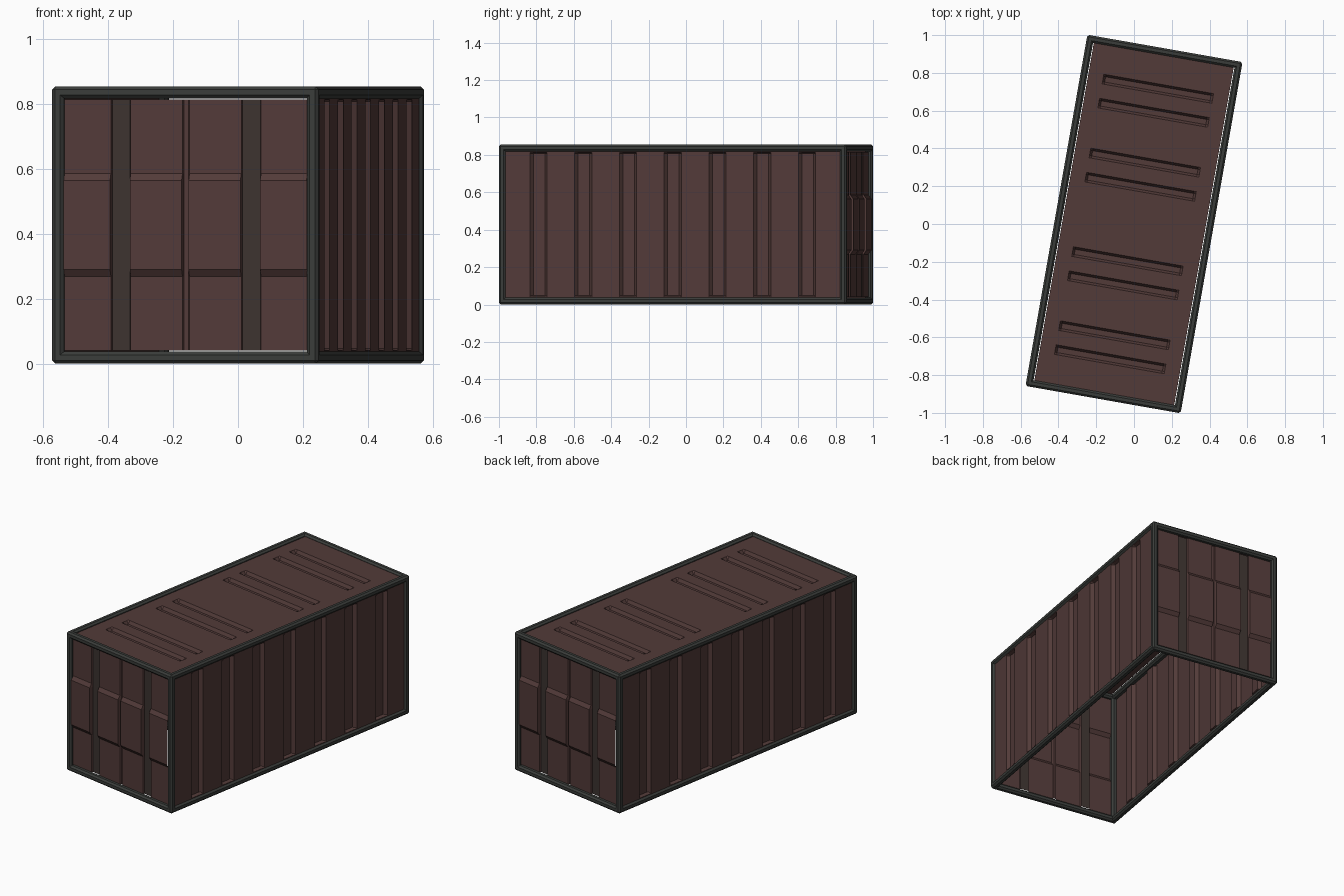
import bpy, bmesh, math
from mathutils import Matrix, Vector

if "Cube" in bpy.data.objects:
    bpy.data.objects.remove(bpy.data.objects["Cube"])

W, L, H = 0.417, 0.944, 0.855      # half width, half length, height
T = 0.037                          # frame beam thickness
TURN = Matrix.Rotation(math.radians(-10), 4, 'Z')
FLIP = Matrix.Rotation(math.pi, 4, 'Z')


def material(name, rgb):
    m = bpy.data.materials.new(name)
    m.diffuse_color = (*rgb, 1)
    m.use_nodes = True
    m.node_tree.nodes["Principled BSDF"].inputs["Base Color"].default_value = m.diffuse_color
    return m


RED = material("rust_red", (0.085, 0.043, 0.040))
DARK = material("dark_brown", (0.045, 0.033, 0.029))
GREY = material("frame_grey", (0.042, 0.046, 0.042))


def add_object(name, bm, mats, matrix):
    me = bpy.data.meshes.new(name)
    bm.to_mesh(me)
    for m in mats:
        me.materials.append(m)
    ob = bpy.data.objects.new(name, me)
    ob.matrix_world = matrix
    bpy.context.collection.objects.link(ob)
    return ob


def sheet(name, us, vs, depth, place, is_dark, matrix):
    """Pressed metal sheet: a grid pushed in by depth(u, v)."""
    bm = bmesh.new()
    us, vs = sorted(us), sorted(vs)
    g = [[bm.verts.new(place(u, v, depth(u, v))) for v in vs] for u in us]
    for i in range(len(us) - 1):
        for j in range(len(vs) - 1):
            f = bm.faces.new((g[i][j], g[i+1][j], g[i+1][j+1], g[i][j+1]))
            f.material_index = int(is_dark((us[i] + us[i+1]) / 2))
    bmesh.ops.dissolve_limit(bm, angle_limit=0.001, verts=bm.verts, edges=bm.edges,
                             delimit={'MATERIAL'})
    add_object(name, bm, (RED, DARK), matrix)
    bm.free()


def no_dark(u):
    return False


# Frame: twelve chamfered beams along the box edges
bm = bmesh.new()
half = Vector((W, L, H / 2))
for axis in range(3):
    a, b = [k for k in range(3) if k != axis]
    for sa in (-1, 1):
        for sb in (-1, 1):
            size = Vector((T, T, T))
            size[axis] = 2 * half[axis]
            c = Vector((0, 0, H / 2))
            c[a] += sa * (half[a] - T / 2)
            c[b] += sb * (half[b] - T / 2)
            bmesh.ops.create_cube(bm, size=1,
                                  matrix=Matrix.Translation(c) @ Matrix.Diagonal((*size, 1)))
bmesh.ops.bevel(bm, geom=bm.edges[:], offset=0.01, segments=1, affect='EDGES')
add_object("frame", bm, (GREY,), TURN)
bm.free()

# Side walls: seven recessed vertical channels
channels = [0.243 * k for k in range(-3, 4)]
side_u = [-L + T, L - T] + [c + s * w for c in channels for s in (-1, 1) for w in (0.047, 0.031)]
side_v = [T, T + 0.004, T + 0.010, H - T - 0.010, H - T - 0.004, H - T]


def side_depth(u, v):
    inside = any(abs(u - c) < 0.035 for c in channels) and T + 0.008 < v < H - T - 0.008
    return 0.030 if inside else 0.010


for name, m in (("right_wall", TURN), ("left_wall", TURN @ FLIP)):
    sheet(name, side_u, side_v, side_depth,
          lambda u, v, d: (W - d, u, v), no_dark, m)

# End doors: raised middle band, dark lock channels and a centre seam
BAR, BAR_HALF = 0.204, 0.028
door_u = [-W + T, W - T, -0.011, -0.007, 0.007, 0.011]
door_u += [s * BAR + t * w for s in (-1, 1) for t in (-1, 1) for w in (BAR_HALF, BAR_HALF + 0.003)]
door_v = [T + 0.003, H - T - 0.003] + [H / 2 + s * w for s in (-1, 1) for w in (0.137, 0.159)]


def in_bar(u):
    return abs(abs(u) - BAR) < BAR_HALF + 0.001


def door_depth(u, v):
    if in_bar(u) or abs(u) < 0.009:
        return 0.028
    return 0.005 if abs(v - H / 2) < 0.145 else 0.021


for name, m in (("front_doors", TURN), ("back_doors", TURN @ FLIP)):
    sheet(name, door_u, door_v, door_depth,
          lambda u, v, d: (u, -L + d, v), in_bar, m)

# Roof: four pairs of recessed cross grooves
grooves = [s * y for s in (-1, 1) for y in (0.20, 0.33, 0.598, 0.727)]
roof_w = W - T - 0.004
roof_u = [-roof_w, roof_w, -0.295, 0.295, -0.283, 0.283]
roof_v = [-L + T, L - T] + [c + s * w for c in grooves for s in (-1, 1) for w in (0.026, 0.014)]


def roof_depth(u, v):
    inside = abs(u) < 0.29 and any(abs(v - c) < 0.02 for c in grooves)
    return 0.030 if inside else 0.012


sheet("roof", roof_u, roof_v, roof_depth,
      lambda u, v, d: (u, v, H - d), no_dark, TURN)
